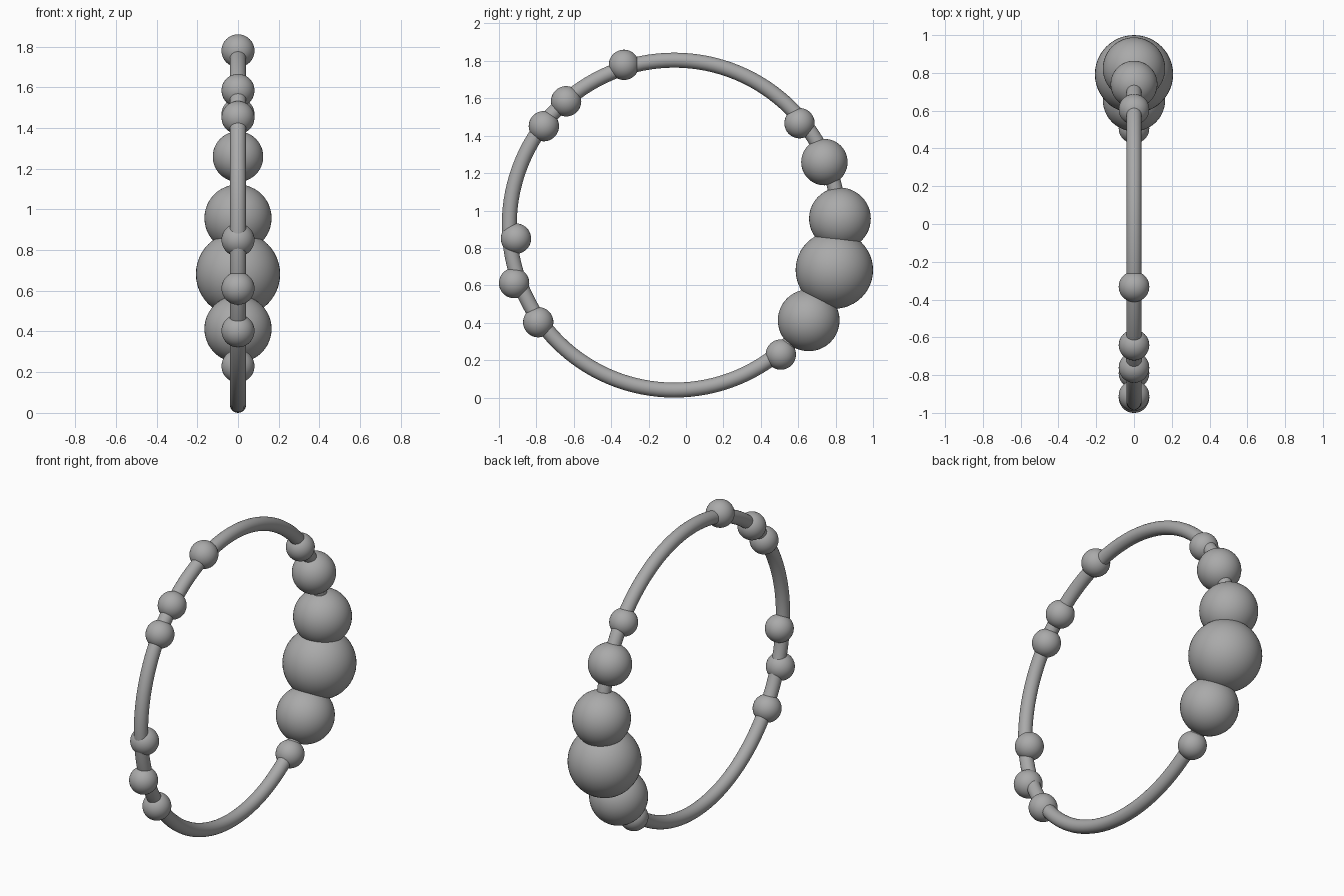
import bpy
import math

cube = bpy.data.objects.get("Cube")
if cube:
    bpy.data.objects.remove(cube, do_unlink=True)

# Single grey metal
metal = bpy.data.materials.new("grey metal")
metal.use_nodes = True
grey = (0.4, 0.4, 0.4, 1)
metal.diffuse_color = grey
metal.node_tree.nodes["Principled BSDF"].inputs["Base Color"].default_value = grey


def finish(name):
    obj = bpy.context.object
    obj.name = name
    obj.data.materials.append(metal)
    bpy.ops.object.shade_smooth()


def bead(name, y, z, radius):
    bpy.ops.mesh.primitive_uv_sphere_add(
        segments=48, ring_count=24, radius=radius, location=(0, y, z))
    finish(name)


# Round hoop standing upright in the y-z plane
bpy.ops.mesh.primitive_torus_add(
    major_radius=0.882, minor_radius=0.04, major_segments=128, minor_segments=24,
    location=(0, -0.063, 0.922), rotation=(0, math.pi / 2, 0))
finish("hoop")

# Small beads spaced around the hoop
small_beads = [
    (-0.332, 1.779), (-0.641, 1.584), (-0.76, 1.451), (-0.909, 0.85),
    (-0.919, 0.612), (-0.79, 0.403), (0.507, 0.23), (0.607, 1.467)]
for i, (y, z) in enumerate(small_beads):
    bead(f"small_bead_{i + 1}", y, z, 0.081)

# Cluster of large beads at the back
bead("medium_bead", 0.74, 1.259, 0.124)
bead("upper_large_bead", 0.823, 0.957, 0.165)
bead("largest_bead", 0.793, 0.682, 0.207)
bead("lower_large_bead", 0.656, 0.413, 0.165)
